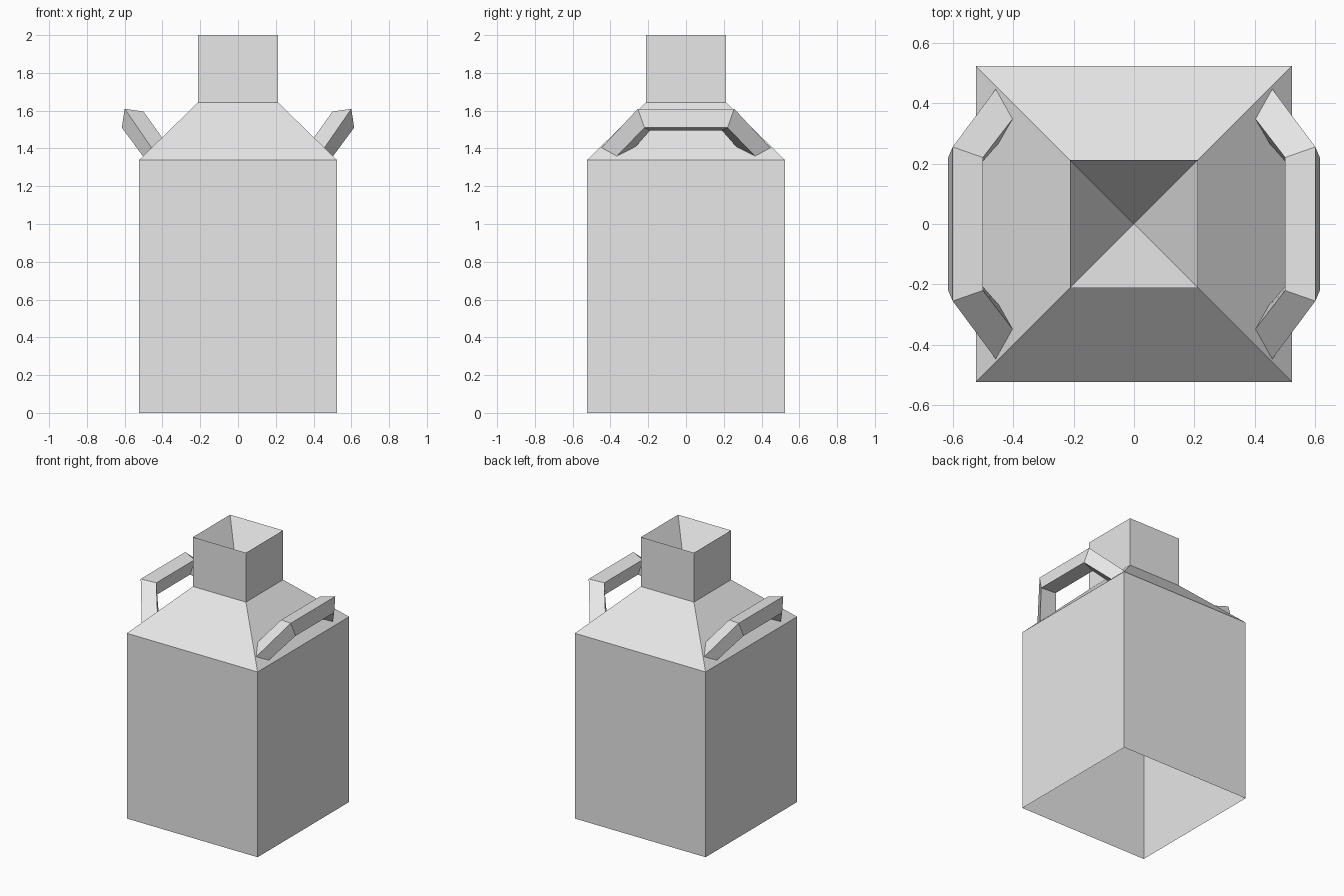
import bpy
import bmesh

cube = bpy.data.objects.get("Cube")
if cube:
    bpy.data.objects.remove(cube, do_unlink=True)

# Single flat grey
grey = bpy.data.materials.new("light_grey")
grey.use_nodes = True
colour = (0.8, 0.8, 0.8, 1.0)
grey.diffuse_color = colour
grey.node_tree.nodes["Principled BSDF"].inputs["Base Color"].default_value = colour


def bridge(bm, rings):
    """Join consecutive four-sided rings of vertices with quads."""
    for low, high in zip(rings, rings[1:]):
        for i in range(4):
            j = (i + 1) % 4
            bm.faces.new((low[i], low[j], high[j], high[i]))


def finish(bm, name):
    mesh = bpy.data.meshes.new(name)
    bm.to_mesh(mesh)
    bm.free()
    mesh.materials.append(grey)
    obj = bpy.data.objects.new(name, mesh)
    bpy.context.collection.objects.link(obj)
    return obj


# Square body, sloped shoulders and neck, open underneath
bm = bmesh.new()
profile = [(0.523, 0), (0.523, 1.34), (0.212, 1.643), (0.212, 2)]
corners = [(-1, -1), (1, -1), (1, 1), (-1, 1)]
rings = [[bm.verts.new((sx * r, sy * r, z)) for sx, sy in corners]
         for r, z in profile]
bridge(bm, rings)

# Mouth: a hollow tapering to a point at the base of the neck
tip = bm.verts.new((0, 0, 1.645))
for i in range(4):
    bm.faces.new((rings[-1][i], rings[-1][(i + 1) % 4], tip))
finish(bm, "jug_body")

# Angled carrying handles, one on each side shoulder
foot = [(0.455, 0.45, 1.40), (0.40, 0.35, 1.455),
        (0.445, 0.27, 1.405), (0.50, 0.37, 1.355)]
grip = [(0.60, 0.255, 1.61), (0.50, 0.22, 1.595),
        (0.515, 0.19, 1.495), (0.615, 0.22, 1.51)]
for name, side in (("left_handle", 1), ("right_handle", -1)):
    bm = bmesh.new()
    rings = [[bm.verts.new((side * x, end * y, z)) for x, y, z in section]
             for section, end in ((foot, 1), (grip, 1), (grip, -1), (foot, -1))]
    bridge(bm, rings)
    bm.faces.new(rings[0])
    bm.faces.new(rings[-1])
    bmesh.ops.recalc_face_normals(bm, faces=bm.faces)
    finish(bm, name)
